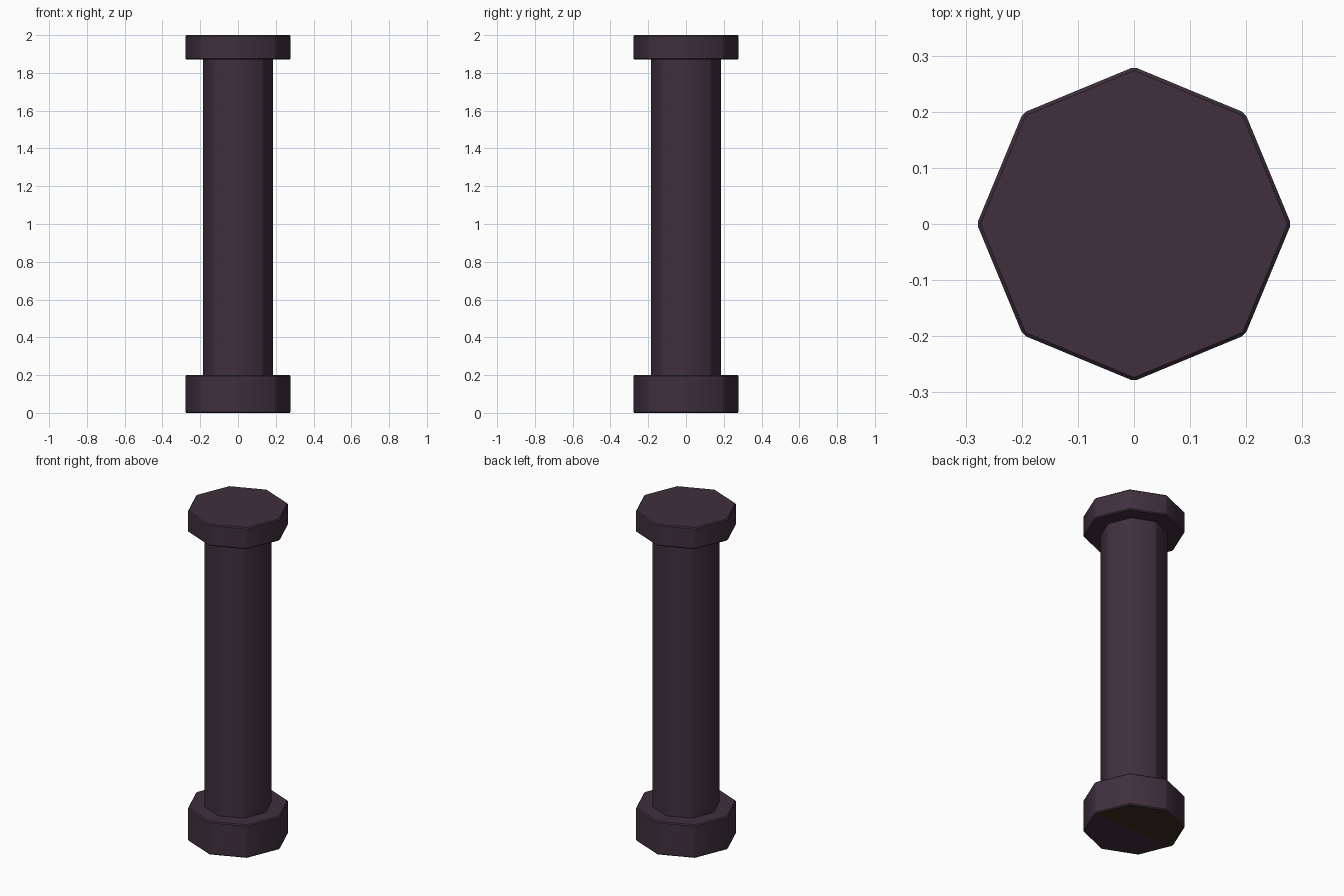
import bpy, bmesh

if "Cube" in bpy.data.objects:
    bpy.data.objects.remove(bpy.data.objects["Cube"])


def material(name, rgb):
    m = bpy.data.materials.new(name)
    m.diffuse_color = (*rgb, 1)
    m.use_nodes = True
    m.node_tree.nodes["Principled BSDF"].inputs["Base Color"].default_value = m.diffuse_color
    return m


plum = material("dark plum", (0.050, 0.029, 0.047))
olive = material("dark olive", (0.043, 0.031, 0.013))


def octagon(name, radius, z0, z1, split_bottom=False):
    """Octagonal drum with corners on the axes and a fine bevel."""
    bm = bmesh.new()
    bmesh.ops.create_cone(bm, cap_ends=True, segments=8, radius1=radius,
                          radius2=radius, depth=z1 - z0)
    bmesh.ops.translate(bm, verts=bm.verts, vec=(0, 0, (z0 + z1) / 2))
    if split_bottom:
        # underside is two-toned, divided along the x axis
        ends = [v for v in bm.verts if abs(v.co.y) < 1e-4 and v.co.z < z0 + 1e-4]
        bmesh.ops.connect_verts(bm, verts=ends)
        bm.normal_update()
        for f in bm.faces:
            if f.normal.z < -0.9 and f.calc_center_median().y > 0.01:
                f.material_index = 1
    me = bpy.data.meshes.new(name)
    bm.to_mesh(me)
    bm.free()
    me.materials.append(plum)
    me.materials.append(olive)
    ob = bpy.data.objects.new(name, me)
    bpy.context.collection.objects.link(ob)
    bev = ob.modifiers.new("edge_bevel", "BEVEL")
    bev.width = 0.006
    bev.segments = 1
    bev.limit_method = "ANGLE"
    bev.material = 0
    # apply the bevel, then smooth the shallow vertical corners
    bpy.ops.object.select_all(action="DESELECT")
    ob.select_set(True)
    bpy.context.view_layer.objects.active = ob
    bpy.ops.object.modifier_apply(modifier=bev.name)
    bpy.ops.object.shade_smooth_by_angle(angle=0.6)
    return ob


octagon("column_base", 0.28, 0.0, 0.20, split_bottom=True)
octagon("column_shaft", 0.187, 0.19, 1.88)
octagon("column_capital", 0.28, 1.87, 2.0)
